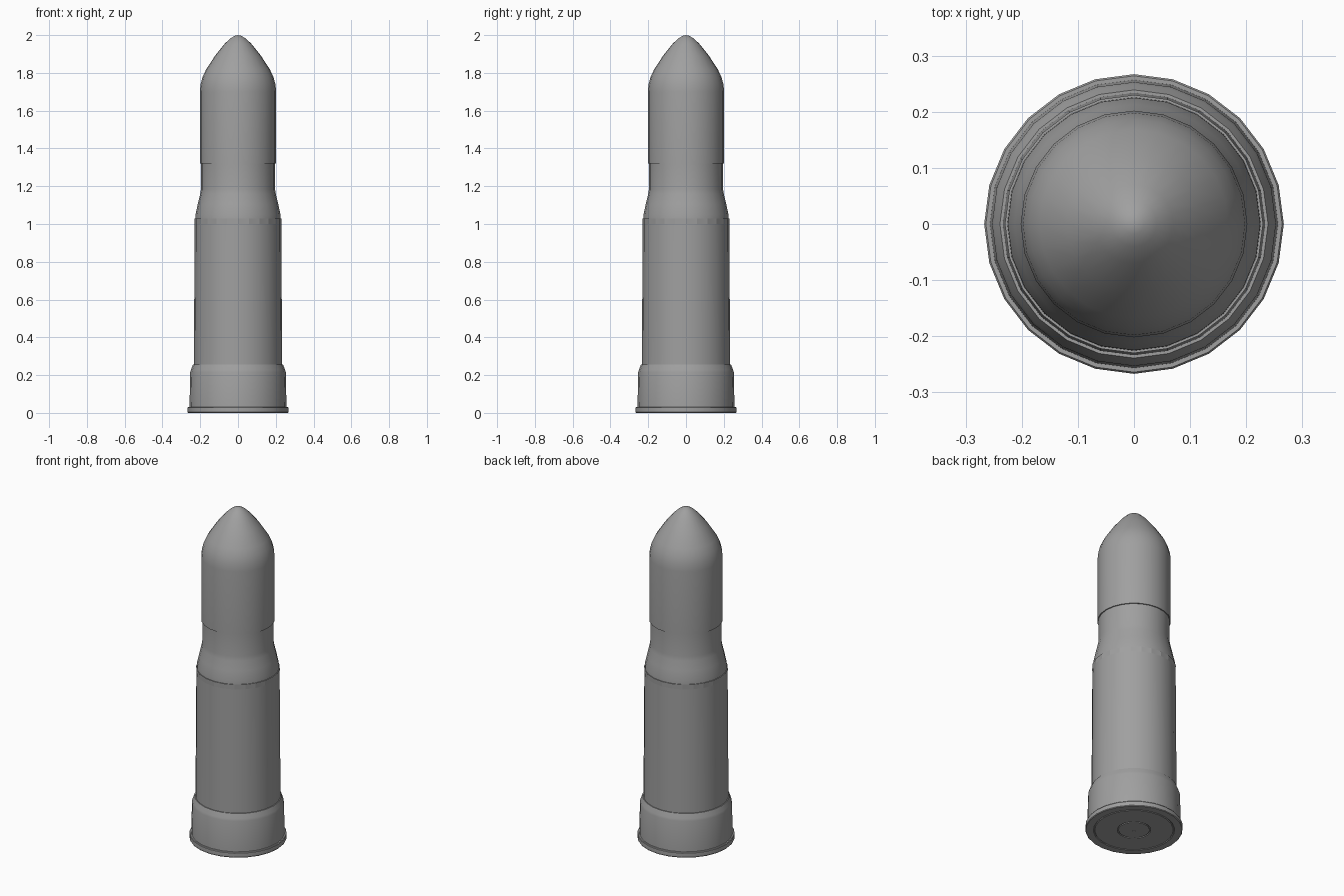
import bpy, bmesh, math

if "Cube" in bpy.data.objects:
    bpy.data.objects.remove(bpy.data.objects["Cube"])

SIDES = 24

metal = bpy.data.materials.new("grey metal")
metal.diffuse_color = (0.35, 0.35, 0.35, 1)
metal.use_nodes = True
metal.node_tree.nodes["Principled BSDF"].inputs["Base Color"].default_value = metal.diffuse_color


def lathe(name, profile, smooth=True):
    """Spin (radius, height) points around z; radius 0 makes a pole."""
    bm = bmesh.new()
    rings = []
    for r, z in profile:
        if r == 0:
            rings.append([bm.verts.new((0, 0, z))] * SIDES)
        else:
            rings.append([bm.verts.new((r * math.cos(a), r * math.sin(a), z))
                          for a in (2 * math.pi * i / SIDES for i in range(SIDES))])
    for low, high in zip(rings, rings[1:]):
        for i in range(SIDES):
            j = (i + 1) % SIDES
            corners = list(dict.fromkeys((low[i], low[j], high[j], high[i])))
            bm.faces.new(corners)
    bmesh.ops.recalc_face_normals(bm, faces=bm.faces)
    mesh = bpy.data.meshes.new(name)
    bm.to_mesh(mesh)
    bm.free()
    mesh.materials.append(metal)
    obj = bpy.data.objects.new(name, mesh)
    bpy.context.collection.objects.link(obj)
    if smooth:
        bpy.context.view_layer.objects.active = obj
        obj.select_set(True)
        bpy.ops.object.shade_smooth_by_angle(angle=math.radians(35))
        obj.select_set(False)
    return obj


# Rounded projectile with a pointed tip
lathe("projectile", [
    (0, 1.32), (0.202, 1.32), (0.202, 1.70), (0.198, 1.74), (0.187, 1.78),
    (0.168, 1.82), (0.120, 1.893), (0.070, 1.955), (0.040, 1.983),
    (0.018, 1.996), (0, 2.0)])

# Neck and sloping shoulder
lathe("neck", [
    (0, 1.02), (0.226, 1.02), (0.225, 1.05), (0.213, 1.105),
    (0.200, 1.16), (0.196, 1.185), (0.196, 1.325), (0, 1.325)])

# Faceted band at the mouth of the casing
lathe("crimp_band", [
    (0, 1.0), (0.229, 1.0), (0.230, 1.03), (0, 1.03)], smooth=False)

# Long straight casing
lathe("casing", [(0, 0.24), (0.234, 0.24), (0.229, 1.002), (0, 1.002)])

# Wider base cup with a bevelled top
lathe("base_cup", [
    (0, 0.02), (0.257, 0.02), (0.253, 0.215), (0.249, 0.228),
    (0.239, 0.255), (0, 0.255)])

# Extraction rim with a ring groove and primer in the underside
lathe("rim", [
    (0, 0.002), (0.012, 0.002), (0.012, 0), (0.085, 0), (0.085, 0.006),
    (0.092, 0.006), (0.092, 0), (0.215, 0), (0.219, 0.004), (0.223, 0),
    (0.264, 0), (0.267, 0.004), (0.267, 0.028), (0.264, 0.032), (0, 0.032)])
